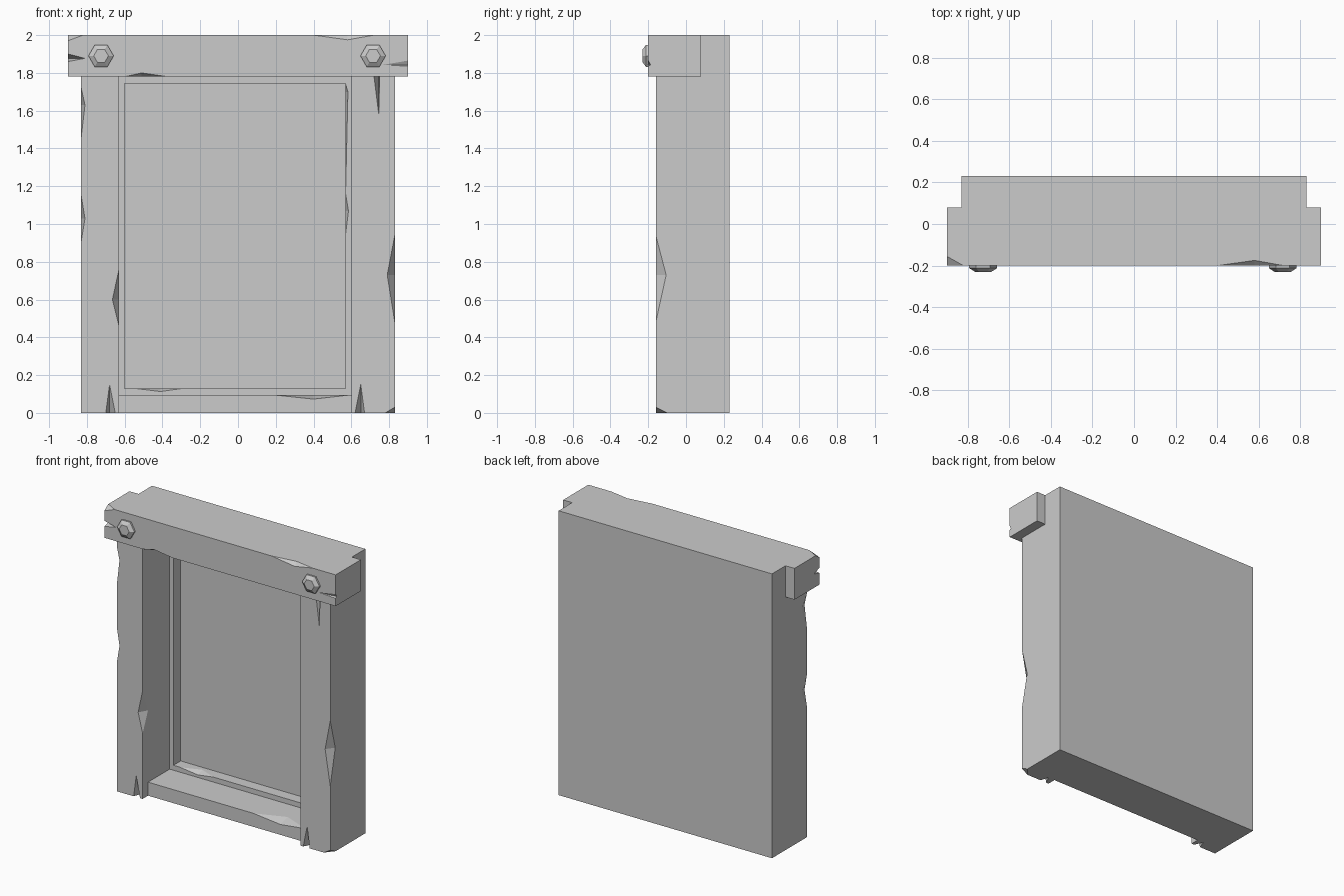
import bpy, bmesh
from math import cos, sin, pi
from mathutils import Vector as V

cube = bpy.data.objects.get("Cube")
if cube:
    bpy.data.objects.remove(cube, do_unlink=True)

GREY = (0.6, 0.6, 0.6, 1)
stone = bpy.data.materials.new("grey_stone")
stone.use_nodes = True
stone.diffuse_color = GREY
stone.node_tree.nodes["Principled BSDF"].inputs["Base Color"].default_value = GREY


def make_object(name, bm):
    bmesh.ops.recalc_face_normals(bm, faces=bm.faces)
    mesh = bpy.data.meshes.new(name)
    bm.to_mesh(mesh)
    bm.free()
    mesh.materials.append(stone)
    obj = bpy.data.objects.new(name, mesh)
    bpy.context.collection.objects.link(obj)
    return obj


def hull(points):
    bm = bmesh.new()
    for p in points:
        bm.verts.new(p)
    bmesh.ops.convex_hull(bm, input=bm.verts[:])
    return bm


def edge_chip(start, end, a, b):
    """Double wedge cutting an edge from start to end, a and b lie on its two faces."""
    start, end, a, b = map(V, (start, end, a, b))
    edge = (end - start).normalized()
    foot = start + edge * (a - start).dot(edge)
    outside = foot * 3 - a - b
    return hull([start, end, a + (a - b), b + (b - a), outside])


def corner_chip(corner, *points):
    """Slanted cut through three points around a corner."""
    corner, points = V(corner), [V(p) for p in points]
    mid = sum(points, V((0, 0, 0))) / 3
    return hull([mid + (p - mid) * 3 for p in points] + [corner + (corner - mid) * 4])


def block(name, x, y, z, chips=()):
    """Box between the given ranges, with chips knocked out of it."""
    bm = bmesh.new()
    bmesh.ops.create_cube(bm, size=1)
    for v in bm.verts:
        v.co = [r[0] if c < 0 else r[1] for c, r in zip(v.co, (x, y, z))]
    obj = make_object(name, bm)
    for chip in chips:
        cutter = make_object("chip_cutter", chip)
        cutter.hide_render = True
        mod = obj.modifiers.new("chip", "BOOLEAN")
        mod.operation, mod.solver, mod.object = "DIFFERENCE", "EXACT", cutter
        bpy.context.view_layer.objects.active = obj
        bpy.ops.object.modifier_apply(modifier=mod.name)
        bpy.data.objects.remove(cutter, do_unlink=True)


def upright_chip(x, y, low, high, mid, dx, dy):
    """Chip on a vertical edge, dx and dy deep."""
    return edge_chip((x, y, low), (x, y, high), (x + dx, y, mid), (x, y + dy, mid))


def level_chip(y, z, left, right, mid, dy, dz):
    """Chip on an edge running along x, dy and dz deep."""
    return edge_chip((left, y, z), (right, y, z), (mid, y, z + dz), (mid, y + dy, z))


FRONT, BACK, TOP = -0.16, 0.23, 1.78
L, R, W = -0.63, 0.60, 0.83     # opening sides and half width

# Side posts
block("right_post", (-W, L), (FRONT, BACK), (0, TOP), [
    upright_chip(-W, FRONT, 1.46, 1.72, 1.63, 0.02, 0.06),
    upright_chip(-W, FRONT, 0.91, 1.15, 1.03, 0.02, 0.06),
    upright_chip(L, FRONT, 0.46, 0.76, 0.60, -0.035, 0.06),
    level_chip(FRONT, 0, -0.70, -0.65, -0.68, 0.06, 0.15)])
block("left_post", (R, W), (FRONT, BACK), (0, TOP), [
    upright_chip(W, FRONT, 0.48, 0.94, 0.73, -0.04, 0.055),
    level_chip(FRONT, 0, 0.62, 0.67, 0.65, 0.06, 0.15),
    level_chip(FRONT, TOP, 0.72, 0.75, 0.745, 0.05, -0.20),
    corner_chip((W, FRONT, 0), (0.78, FRONT, 0), (W, -0.10, 0), (W, FRONT, 0.03))])

# Sill, header and back panel
block("sill", (L, R), (-0.10, BACK), (0, 0.095), [
    level_chip(-0.10, 0.095, 0.19, 0.595, 0.40, 0.08, -0.022)])
block("header", (-W, W), (0.08, BACK), (TOP, 2))
block("back_panel", (L, R), (0.22, BACK), (0.095, TOP))

# Inner lining
depth = (0.14, 0.22)
block("lining_right", (L, -0.60), depth, (0.095, TOP))
block("lining_left", (0.57, R), depth, (0.095, TOP), [
    upright_chip(0.57, 0.14, 0.95, 1.16, 1.07, 0.015, 0.04),
    upright_chip(0.57, 0.14, 1.18, 1.74, 1.70, 0.012, 0.04)])
block("lining_bottom", (-0.60, 0.57), depth, (0.095, 0.13), [
    level_chip(0.14, 0.13, -0.55, -0.29, -0.41, 0.05, -0.017)])
block("lining_top", (-0.60, 0.57), depth, (1.745, TOP))

# Heavy cross beam
F = -0.20
block("top_beam", (-0.90, 0.90), (F, 0.08), (TOP, 2), [
    level_chip(F, 2, 0.40, 0.72, 0.58, 0.025, -0.025),
    level_chip(F, TOP, -0.60, -0.37, -0.51, 0.04, 0.02),
    upright_chip(-0.90, F, 1.86, 1.90, 1.877, 0.09, 0.06),
    upright_chip(0.90, F, 1.835, 1.865, 1.843, -0.13, 0.012),
    corner_chip((-0.90, F, 2), (-0.82, F, 2), (-0.90, -0.155, 2), (-0.90, F, 1.97))])

# Hexagonal bolts: short collar and tapered head
for name, x in (("right_bolt", -0.725), ("left_bolt", 0.715)):
    rings = ((0.067, F + 0.005), (0.067, F - 0.012), (0.039, F - 0.03))
    make_object(name, hull([(x + r * cos(k * pi / 3), y, 1.89 + r * sin(k * pi / 3))
                            for r, y in rings for k in range(6)]))
